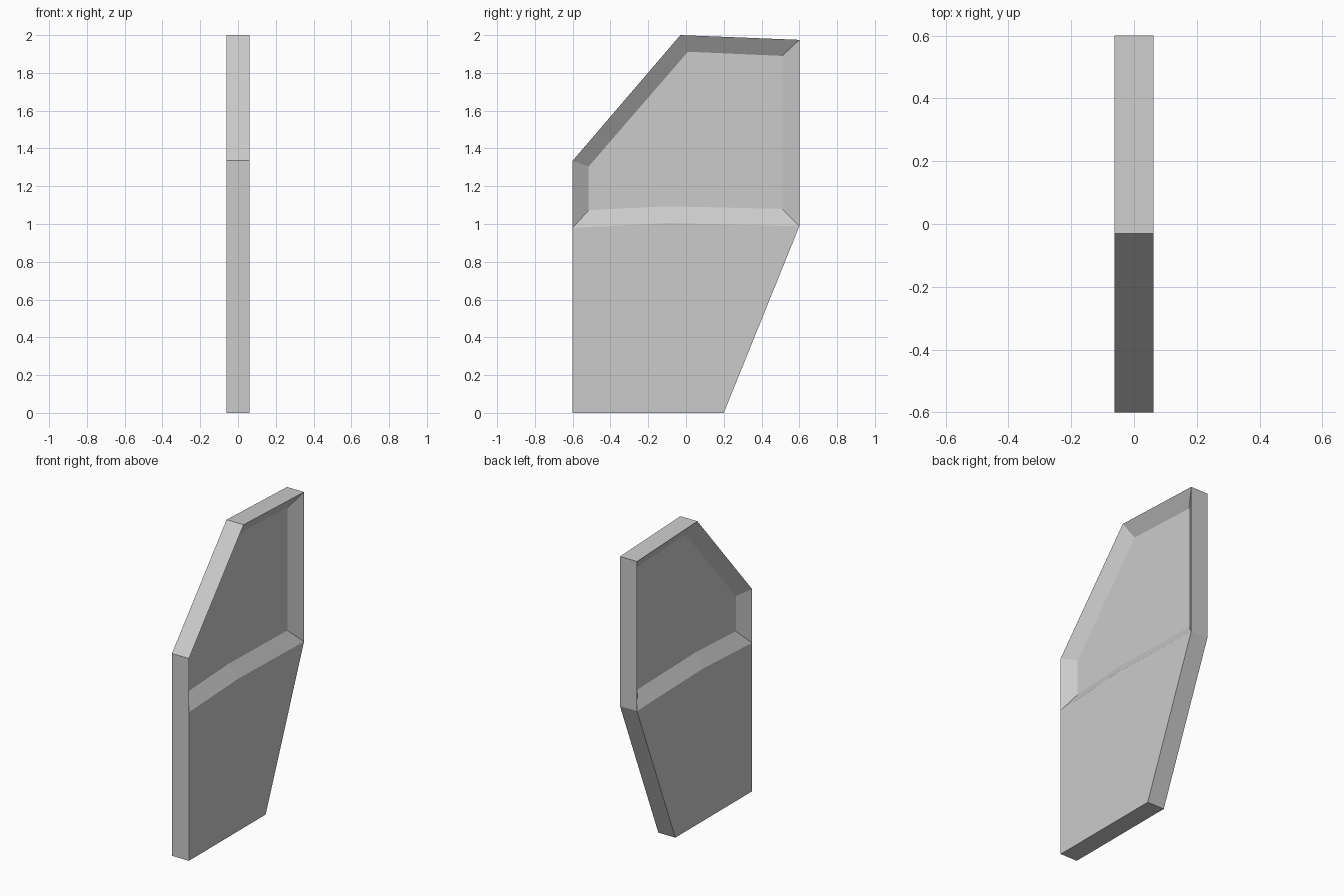
import bpy, bmesh

if "Cube" in bpy.data.objects:
    bpy.data.objects.remove(bpy.data.objects["Cube"])

T = 0.062   # half thickness of the door
G = 0.003   # half thickness of the pane

# side profiles as (y, z)
lower = [(-0.6, 0), (0.2, 0)]
sill = [(0.6, 0.988), (-0.09, 1.005), (-0.6, 0.98)]
top = [(-0.6, 1.335), (-0.03, 2.0), (0.6, 1.975)]
opening = [(0.51, 1.08), (-0.1, 1.094), (-0.515, 1.073),
           (-0.515, 1.305), (0.01, 1.912), (0.51, 1.89)]


def mirrored(name, build):
    """Builds the +x half and mirrors it across x = 0."""
    bm = bmesh.new()
    build(bm)
    me = bpy.data.meshes.new(name)
    bm.to_mesh(me)
    bm.free()
    ob = bpy.data.objects.new(name, me)
    bpy.context.collection.objects.link(ob)
    ob.modifiers.new("mirror", 'MIRROR').use_clip = True
    return ob


def loop(bm, pts, x):
    return [bm.verts.new((x, y, z)) for y, z in pts]


def bridge(bm, a, b):
    n = len(a)
    for i in range(n):
        j = (i + 1) % n
        bm.faces.new((a[i], a[j], b[j], b[i]))


# door shell: lower panel, outer rim and bevelled window surround
def shell(bm):
    low, mid, up = (loop(bm, p, T) for p in (lower, sill, top))
    bm.faces.new(low + mid)
    bridge(bm, mid + up, loop(bm, opening, G))
    rim = low + [mid[0]] + up[::-1] + [mid[2]]
    center = [bm.verts.new((0, v.co.y, v.co.z)) for v in rim]
    bridge(bm, center, rim)
    bmesh.ops.recalc_face_normals(bm, faces=bm.faces)
    panel = max(bm.faces, key=lambda f: f.calc_area())
    if panel.normal.x < 0:
        bmesh.ops.reverse_faces(bm, faces=bm.faces)


# window pane filling the opening
def pane(bm):
    f = bm.faces.new(loop(bm, opening, G))
    f.normal_update()
    if f.normal.x < 0:
        f.normal_flip()


mirrored("door_shell", shell)
mirrored("window_pane", pane)
